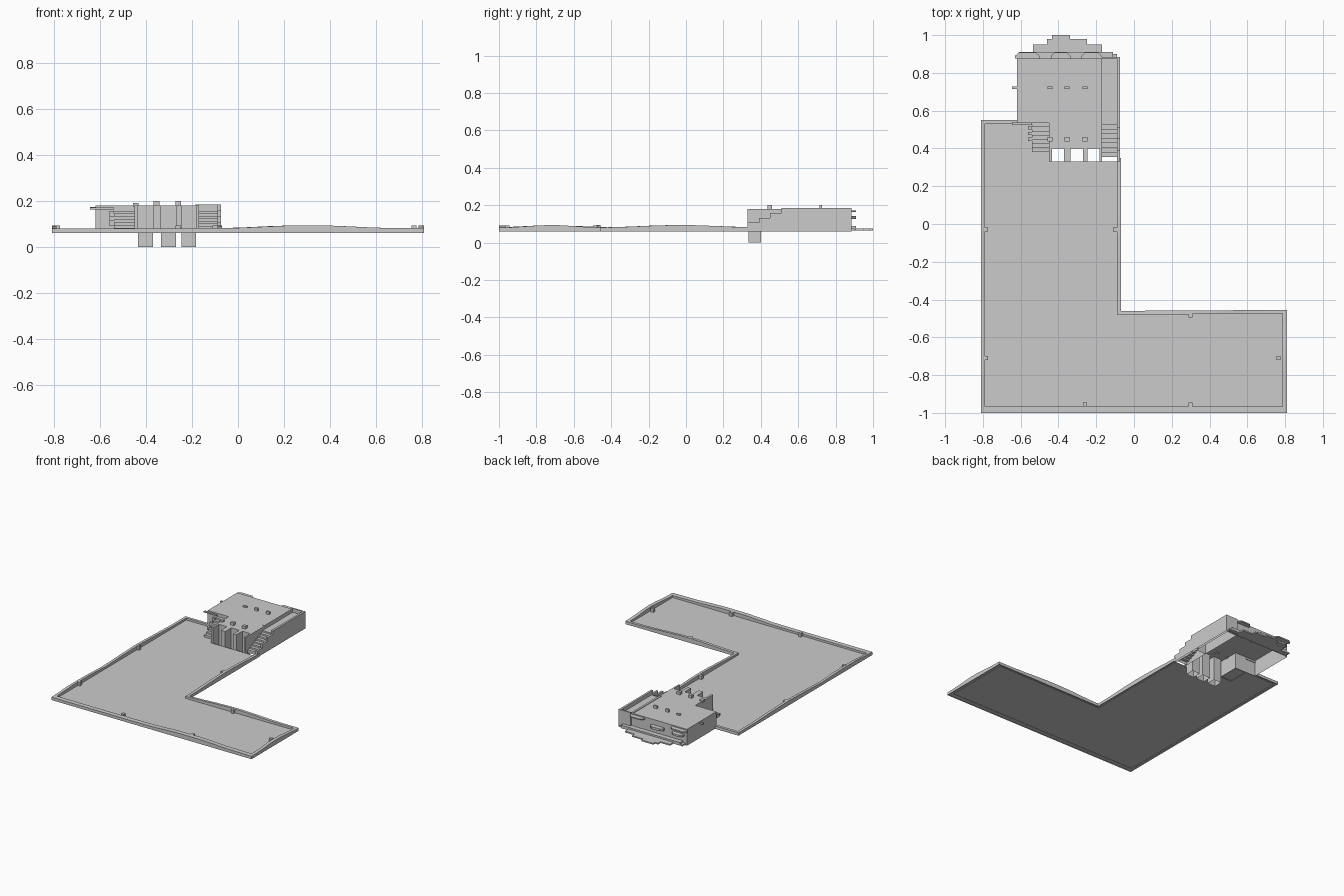
import bpy, bmesh, math

if "Cube" in bpy.data.objects:
    bpy.data.objects.remove(bpy.data.objects["Cube"])

mat = bpy.data.materials.new("light_grey")
mat.diffuse_color = (0.6, 0.6, 0.6, 1)
mat.use_nodes = True
mat.node_tree.nodes["Principled BSDF"].inputs["Base Color"].default_value = mat.diffuse_color


def finish(name, bm, recalc=True):
    if recalc:
        bmesh.ops.recalc_face_normals(bm, faces=bm.faces)
    me = bpy.data.meshes.new(name)
    bm.to_mesh(me)
    bm.free()
    me.materials.append(mat)
    ob = bpy.data.objects.new(name, me)
    bpy.context.collection.objects.link(ob)
    return ob


def prism(name, pts, z0, z1, bottom=False):
    """Upright shell over a counter-clockwise outline, open below unless asked."""
    bm = bmesh.new()
    lo = [bm.verts.new((x, y, z0)) for x, y in pts]
    hi = [bm.verts.new((x, y, z1)) for x, y in pts]
    n = len(pts)
    for i in range(n):
        j = (i + 1) % n
        bm.faces.new((lo[i], lo[j], hi[j], hi[i]))
    bm.faces.new(hi)
    if bottom:
        bm.faces.new(lo[::-1])
    return finish(name, bm, False)


def rect(x0, x1, y0, y1):
    return [(x0, y0), (x1, y0), (x1, y1), (x0, y1)]


def box(name, x0, x1, y0, y1, z0, z1, bottom=True):
    return prism(name, rect(x0, x1, y0, y1), z0, z1, bottom)


def hump(t, a, b):
    return math.sin(math.pi * (t - a) / (b - a)) ** 2 if a < t < b else 0.0


# ground: L-shaped floor, stopping at the building front
outline = [(-.81, -1), (.81, -1), (.81, -.46), (-.07, -.46), (-.07, .33),
           (-.45, .33), (-.45, .53), (-.62, .53), (-.62, .55), (-.81, .55)]
bm = bmesh.new()
bm.faces.new([bm.verts.new((x, y, .066)) for x, y in outline])
finish("ground_floor", bm, False)

# low rim round the ground, with gentle humps
outer = [(-.07, .35), (-.07, -.46), (.81, -.455), (.81, -1), (-.81, -1), (-.81, .55), (-.62, .55)]
inner = [(-.09, .35), (-.09, -.48), (.785, -.475), (.785, -.965), (-.79, -.965), (-.79, .53), (-.62, .53)]
bm = bmesh.new()
rows = []
STEPS = 8
for k in range(len(outer) - 1):
    for s in range(STEPS + (k == len(outer) - 2)):
        t = s / STEPS
        ox, oy, ix, iy = (p[k][c] + (p[k + 1][c] - p[k][c]) * t
                          for p in (outer, inner) for c in (0, 1))
        along_x = abs(outer[k + 1][0] - outer[k][0]) > abs(outer[k + 1][1] - outer[k][1])
        h = hump(ox, -.1, .72) if along_x else hump(oy, -.98, -.46) + hump(oy, -.46, .4)
        z = .081 + .013 * h
        rows.append([bm.verts.new(c) for c in
                     ((ox, oy, .06), (ox, oy, z), (ix, iy, z), (ix, iy, .064))])
for a, b in zip(rows, rows[1:]):
    for i in range(3):
        bm.faces.new((a[i], a[i + 1], b[i + 1], b[i]))
ob = finish("ground_rim", bm)

# small posts on the inside of the rim
for x, y in ((-.785, -.03), (-.785, -.71), (-.26, -.955), (.3, -.955),
             (.3, -.485), (.765, -.71), (-.1, -.03)):
    box("rim_post", x - .011, x + .011, y - .011, y + .011, .066, .092)

# building: hollow shell with three alcoves in the front
bays = [(-.435, -.37), (-.335, -.27), (-.245, -.182)]
body = [(-.45, .33)]
for a, b in bays:
    body += [(a, .33), (a, .40), (b, .40), (b, .33)]
body += [(-.17, .33), (-.17, .875), (-.62, .875), (-.62, .535), (-.45, .535)]
prism("building_body", body, .06, .18)

# open shafts running down from the alcoves
for a, b in bays:
    bm = bmesh.new()
    pts = rect(a, b, .335, .40)
    lo = [bm.verts.new((x, y, 0)) for x, y in pts]
    hi = [bm.verts.new((x, y, .066)) for x, y in pts]
    for i in range(4):
        j = (i + 1) % 4
        bm.faces.new((lo[i], lo[j], hi[j], hi[i]))
    finish("alcove_shaft", bm, False)


def stairs(name, x0, x1, y0, y1, z0, z1, n):
    """Side profile of a flight rising towards the back, extruded across x."""
    prof = [(y0, .06)]
    for i in range(n):
        z = z0 + (z1 - z0) * (i + 1) / n
        prof += [(y0 + (y1 - y0) * i / n, z), (y0 + (y1 - y0) * (i + 1) / n, z)]
    prof.append((y1, .06))
    bm = bmesh.new()
    l = [bm.verts.new((x0, y, z)) for y, z in prof]
    r = [bm.verts.new((x1, y, z)) for y, z in prof]
    for i in range(len(prof) - 1):
        bm.faces.new((l[i], l[i + 1], r[i + 1], r[i]))
    bm.faces.new(l)
    bm.faces.new(r[::-1])
    finish(name, bm)


# stairs on both sides, side walkway and stepped parapet
stairs("left_stairs", -.54, -.45, .38, .535, .07, .157, 7)
stairs("right_stairs", -.17, -.09, .355, .55, .07, .157, 8)
box("side_walkway", -.17, -.09, .55, .875, .06, .157, False)
stairs("right_parapet", -.09, -.075, .33, .57, .08, .185, 4)
box("parapet_wall", -.09, -.075, .51, .885, .06, .185, False)
box("walkway_back_wall", -.17, -.09, .875, .885, .06, .185, False)
box("roof_edge", -.185, -.17, .55, .875, .175, .184)

# left stair rail blocks and ledge
for i in range(3):
    y = .44 + .03 * i
    box("left_rail", -.56, -.54, y, y + .018, .09 + .02 * i, .115 + .02 * i)
box("left_ledge", -.645, -.54, .525, .54, .163, .171)
box("side_peg", -.645, -.62, .715, .727, .163, .173)

# roof blocks
for x in (-.445, -.355, -.26):
    top = .19 if x < -.4 else .2
    box("roof_block_front", x - .013, x + .013, .437, .46, .175, top)
    box("roof_block_back", x - .013, x + .013, .714, .727, .175, top)

# stepped apron behind the building
apron = [(-.61, .875), (-.09, .875), (-.09, .90), (-.17, .90), (-.17, .95), (-.25, .95),
         (-.25, .98), (-.34, .98), (-.34, 1), (-.435, 1), (-.435, .98), (-.46, .98),
         (-.46, .95), (-.535, .95), (-.535, .91), (-.61, .91)]
prism("back_apron", apron, .066, .076, True)
box("apron_step", -.59, -.11, .875, .91, .066, .088)

# ledges on the back wall
for x0, x1, z0, z1 in ((-.63, -.5, .163, .172), (-.44, -.335, .125, .142),
                       (-.6, -.51, .125, .138), (-.28, -.17, .163, .172)):
    prism("back_ledge", [(x0, .875), (x1, .875), (x1, .89), (x1 - .02, .908),
                         (x0 + .02, .908), (x0, .89)], z0, z1, True)
